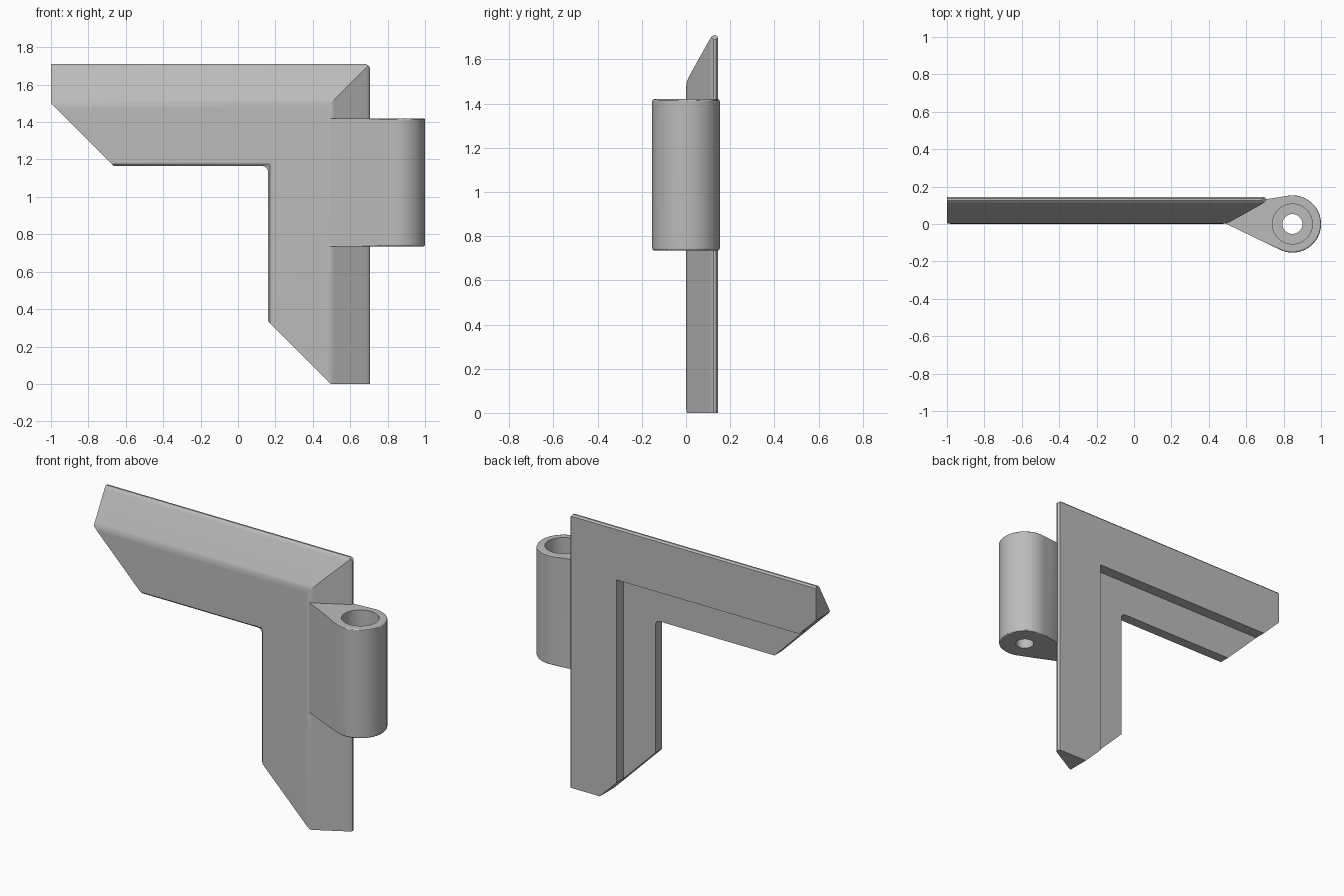
import bpy, bmesh, math
from math import cos, sin, radians

if "Cube" in bpy.data.objects:
    bpy.data.objects.remove(bpy.data.objects["Cube"])

grey = bpy.data.materials.new("light grey")
grey.use_nodes = True
grey.diffuse_color = (0.5, 0.5, 0.5, 1)
grey.node_tree.nodes["Principled BSDF"].inputs["Base Color"].default_value = grey.diffuse_color


def make_object(name, bm):
    bmesh.ops.recalc_face_normals(bm, faces=bm.faces)
    mesh = bpy.data.meshes.new(name)
    bm.to_mesh(mesh)
    bm.free()
    mesh.materials.append(grey)
    obj = bpy.data.objects.new(name, mesh)
    bpy.context.collection.objects.link(obj)
    return obj


def activate(obj):
    bpy.ops.object.select_all(action='DESELECT')
    obj.select_set(True)
    bpy.context.view_layer.objects.active = obj


def finish(obj):
    activate(obj)
    bpy.ops.object.shade_smooth_by_angle(angle=radians(30))
    mod = obj.modifiers.new("even_normals", 'WEIGHTED_NORMAL')
    mod.keep_sharp = True


# Angled plate: one section swept round a mitred corner.
# Section points are (distance in from the outer edge, y).
OUTER, TOP, LEFT, CUT = 0.705, 1.71, -1.0, 0.21
front_tip = [(CUT, 0.004), (0.19, 0.012), (0.02, 0.107), (0.008, 0.115),
             (0, 0.125), (0, 0.136), (0.01, 0.145), (CUT, 0.145)]
inner_part = [(0.325, 0.145), (0.325, 0.075), (0.545, 0.075),
              (0.545, 0.01), (0.535, 0), (0.235, 0)]
section = front_tip + inner_part
n, tip = len(section), len(front_tip)

bm = bmesh.new()
foot, mitre, end = [], [], []
for u, y in section:
    slant = max(0, u - CUT)
    foot.append(bm.verts.new((OUTER - u, y, slant)))
    mitre.append(bm.verts.new((OUTER - u, y, TOP - u)))
    end.append(bm.verts.new((LEFT + slant, y, TOP - u)))
for a, b in ((foot, mitre), (mitre, end)):
    for i in range(n):
        j = (i + 1) % n
        bm.faces.new((a[i], a[j], b[j], b[i]))
# Square tip and slanted cut at each end
for ring in (foot, end):
    bm.faces.new(ring[:tip])
    bm.faces.new(ring[tip - 1:] + ring[:1])

# Rounded inner corner and clipped outer corner
def mitre_edges(test):
    ring = set(mitre)
    return [e for e in bm.edges if all(v in ring and test(v.co) for v in e.verts)]

inner = mitre_edges(lambda p: p.x < OUTER - 0.54)
bmesh.ops.bevel(bm, geom=inner, offset=0.03, segments=4, profile=0.5, affect='EDGES')
mitre = [v for v in mitre if v.is_valid]
outer = mitre_edges(lambda p: p.x > OUTER - 0.001)
bmesh.ops.bevel(bm, geom=outer, offset=0.02, segments=1, affect='EDGES')
finish(make_object("angled_plate", bm))

# Hinge knuckle: teardrop outline tangent to the barrel
CX, R, LOW, HIGH = 0.847, 0.153, 0.735, 1.42


def tangent_angle(point, side):
    dx, dy = point[0] - CX, point[1]
    return math.atan2(dy, dx) + side * math.acos(R / math.hypot(dx, dy))


front_point, back_point = (0.478, 0.008), (0.69, 0.13)
start = tangent_angle(front_point, 1) - math.tau
stop = tangent_angle(back_point, -1)
start = start if start > -math.pi else start + math.tau
STEPS = 40
outline = [front_point]
for i in range(STEPS + 1):
    a = start + (stop - start) * i / STEPS
    outline.append((CX + R * cos(a), R * sin(a)))
outline.append(back_point)

bm = bmesh.new()
face = bm.faces.new([bm.verts.new((x, y, LOW)) for x, y in outline])
top = bmesh.ops.extrude_face_region(bm, geom=[face])
bmesh.ops.translate(bm, vec=(0, 0, HIGH - LOW),
                    verts=[v for v in top["geom"] if isinstance(v, bmesh.types.BMVert)])
rims = [e for e in bm.edges
        if abs(e.verts[0].co.z - e.verts[1].co.z) < 0.001
        and min(v.co.x for v in e.verts) > 0.7]
bmesh.ops.bevel(bm, geom=rims, offset=0.01, segments=3, profile=0.5, affect='EDGES')
knuckle = make_object("hinge_knuckle", bm)

# Wide bore from above, narrow hole right through
for radius, bottom in ((0.107, LOW + 0.1), (0.053, LOW - 0.1)):
    depth = HIGH + 0.1 - bottom
    bpy.ops.mesh.primitive_cylinder_add(vertices=48, radius=radius, depth=depth,
                                        location=(CX, 0, bottom + depth / 2))
    cutter = bpy.context.object
    cutter.name = "bore_cutter"
    cutter.hide_render = True
    cutter.data.materials.append(grey)
    mod = knuckle.modifiers.new("bore", 'BOOLEAN')
    mod.operation = 'DIFFERENCE'
    mod.solver = 'EXACT'
    mod.object = cutter
    activate(knuckle)
    bpy.ops.object.modifier_apply(modifier=mod.name)
    bpy.data.objects.remove(cutter)
finish(knuckle)
